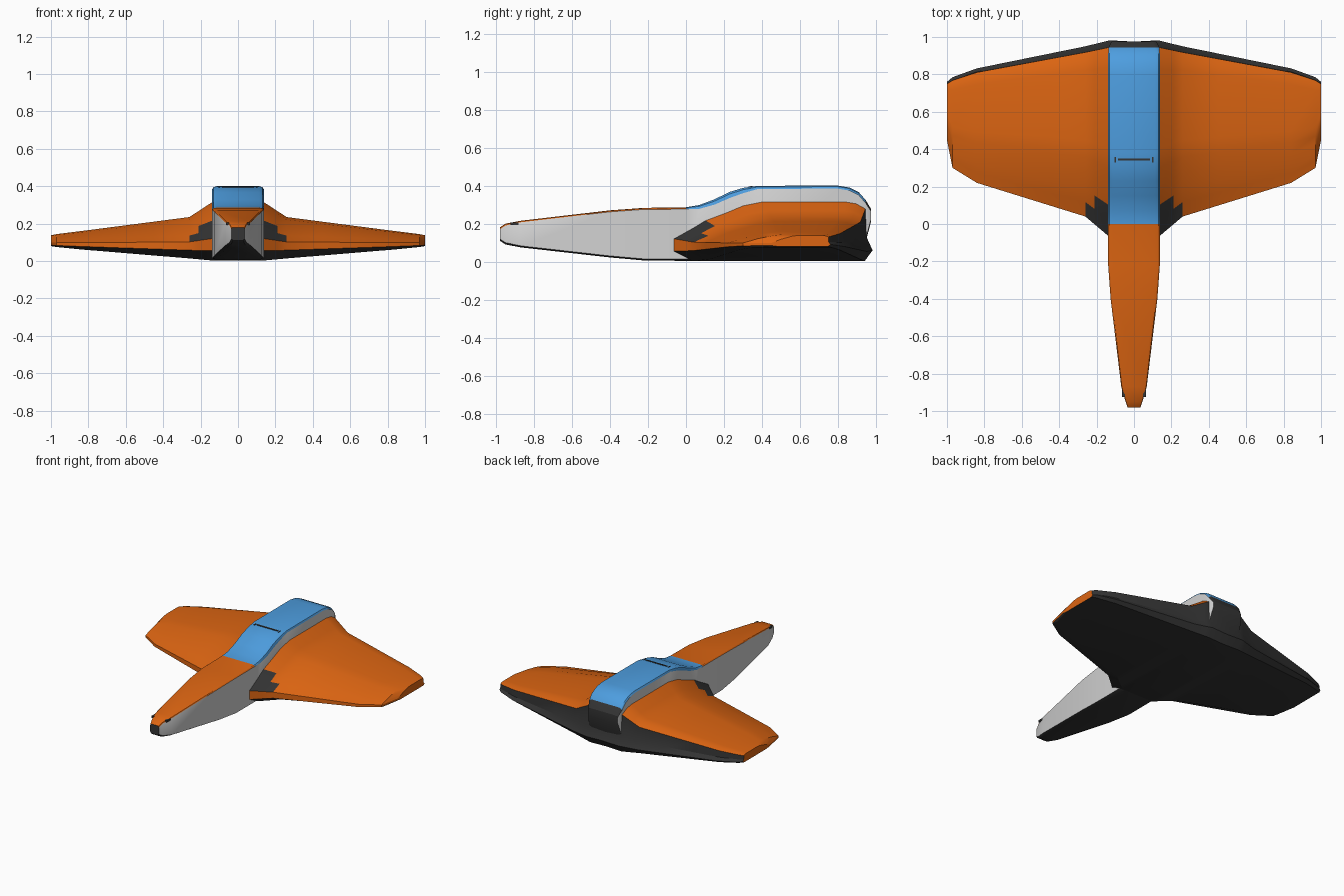
import bpy, bmesh, math
from mathutils import Vector

if "Cube" in bpy.data.objects:
    bpy.data.objects.remove(bpy.data.objects["Cube"])

def mat(name, r, g, b):
    m = bpy.data.materials.new(name)
    m.diffuse_color = (r, g, b, 1)
    m.use_nodes = True
    m.node_tree.nodes["Principled BSDF"].inputs["Base Color"].default_value = m.diffuse_color
    return m

MATS = [mat("orange", .72, .13, .006), mat("blue", .075, .34, .74),
        mat("light grey", .64, .64, .64), mat("charcoal", .035, .035, .035)]
ORANGE, BLUE, GREY, DARK = range(4)

def loft(name, rings, colour, cap):
    """Skin closed rings; colour(segment, face centre) picks the material."""
    bm = bmesh.new()
    vs = [[bm.verts.new(p) for p in r] for r in rings]
    n = len(rings[0])
    for a, b in zip(vs, vs[1:]):
        for i in range(n):
            j = (i + 1) % n
            f = bm.faces.new((a[i], a[j], b[j], b[i]))
            f.material_index = colour(i, f.calc_center_median())
    for r in (vs[0], vs[-1]):
        bm.faces.new(r).material_index = cap
    bmesh.ops.recalc_face_normals(bm, faces=bm.faces)
    return finish(name, bm)

def finish(name, bm):
    me = bpy.data.meshes.new(name)
    bm.to_mesh(me)
    bm.free()
    for m in MATS:
        me.materials.append(m)
    ob = bpy.data.objects.new(name, me)
    bpy.context.collection.objects.link(ob)
    bpy.ops.object.select_all(action='DESELECT')
    ob.select_set(True)
    bpy.context.view_layer.objects.active = ob
    bpy.ops.object.shade_smooth_by_angle(angle=math.radians(28))
    return ob

def plate(name, centre, size, material):
    bm = bmesh.new()
    bmesh.ops.create_cube(bm, size=1)
    for v in bm.verts:
        v.co = Vector(centre) + Vector(a * b for a, b in zip(v.co, size))
    for f in bm.faces:
        f.material_index = material
    return finish(name, bm)

# Fuselage: y, half width, top, bottom, edge drop
stations = [(-.98, .035, .18, .11, .01), (-.95, .045, .20, .09, .01),
            (-.87, .068, .215, .075, .008), (-.4, .125, .27, .022, .008),
            (-.22, .138, .283, .006, .008), (0, .138, .286, .004, .01),
            (.07, .138, .298, .004, .02), (.15, .138, .328, .004, .028),
            (.23, .138, .367, .004, .032), (.3, .138, .388, .004, .028),
            (.38, .138, .399, .004, .016), (.8, .138, .4, .004, .016),
            (.86, .138, .39, .004, .016), (.91, .138, .365, .01, .016),
            (.945, .135, .325, .1, .016), (.975, .12, .275, .215, .012)]

def hull_ring(y, w, zt, zb, d):
    half = [(w * .8, zb), (w, zb + d), (w, zt - d), (w * .95, zt - d * .35), (w * .82, zt)]
    return [(x, y, z) for x, z in half] + [(-x, y, z) for x, z in reversed(half)]

def hull_colour(i, c):
    if i in (1, 7):
        return GREY
    if i in (0, 8, 9) or c.y > .945:
        return DARK
    return ORANGE if c.y < 0 else BLUE

loft("fuselage", [hull_ring(*s) for s in stations], hull_colour, DARK)

# Wing: x, leading y, trailing y, top, bottom, leading edge height
keys = [(0, -.07, .975, .32, .002, .055), (.13, -.07, .982, .32, .002, .055),
        (.26, .04, .95, .235, .014, .058), (.84, .22, .832, .16, .062, .078),
        (.97, .30, .785, .144, .075, .083), (1, .45, .76, .138, .08, .085)]

def wing_at(x):
    for a, b in zip(keys, keys[1:]):
        if x <= b[0]:
            t = (x - a[0]) / (b[0] - a[0])
            return [p + (q - p) * t for p, q in zip(a, b)]

# chord fraction and height fraction of the upper surface
UPPER = [(0, 0), (0, .25), (.085, .44), (.16, .62), (.26, .77), (.35, .92),
         (.45, 1), (.86, 1), (.92, .96), (.965, .85)]

def wing_ring(x):
    _, yl, yt, zt, zb, ze = wing_at(abs(x))
    c = yt - yl
    pts = [(yl + t * c, ze + h * (zt - ze)) for t, h in UPPER]
    pts += [(yl + .97 * c, zb + .4 * (zt - zb)), (yt, zb + .18 * (zt - zb)),
            (yl + .96 * c, zb), (yl + .1 * c, zb)]
    return [(x, y, z) for y, z in pts]

def wing_colour(i, c):
    x = abs(c.x)
    if i >= len(UPPER) - 1 and i < len(UPPER) + 4:
        return DARK
    # toothed intake steps beside the hull
    if (i == 1 and x < .25) or (i == 2 and x < .21):
        return DARK
    return ORANGE

xs = [.13, .17, .21, .26, .45, .65, .84, .97, 1]
loft("wing", [wing_ring(x) for x in [-x for x in reversed(xs)] + [0] + xs],
     wing_colour, ORANGE)

# Small dark vents on the nose shoulders and a hatch seam on the spine
for s in (-1, 1):
    plate("nose_vent", (s * .056, -.9, .2), (.018, .05, .014), DARK)
    plate("hatch_seam_end", (s * .1, .345, .393), (.008, .03, .006), DARK)
plate("hatch_seam", (0, .345, .3955), (.17, .012, .004), DARK)
